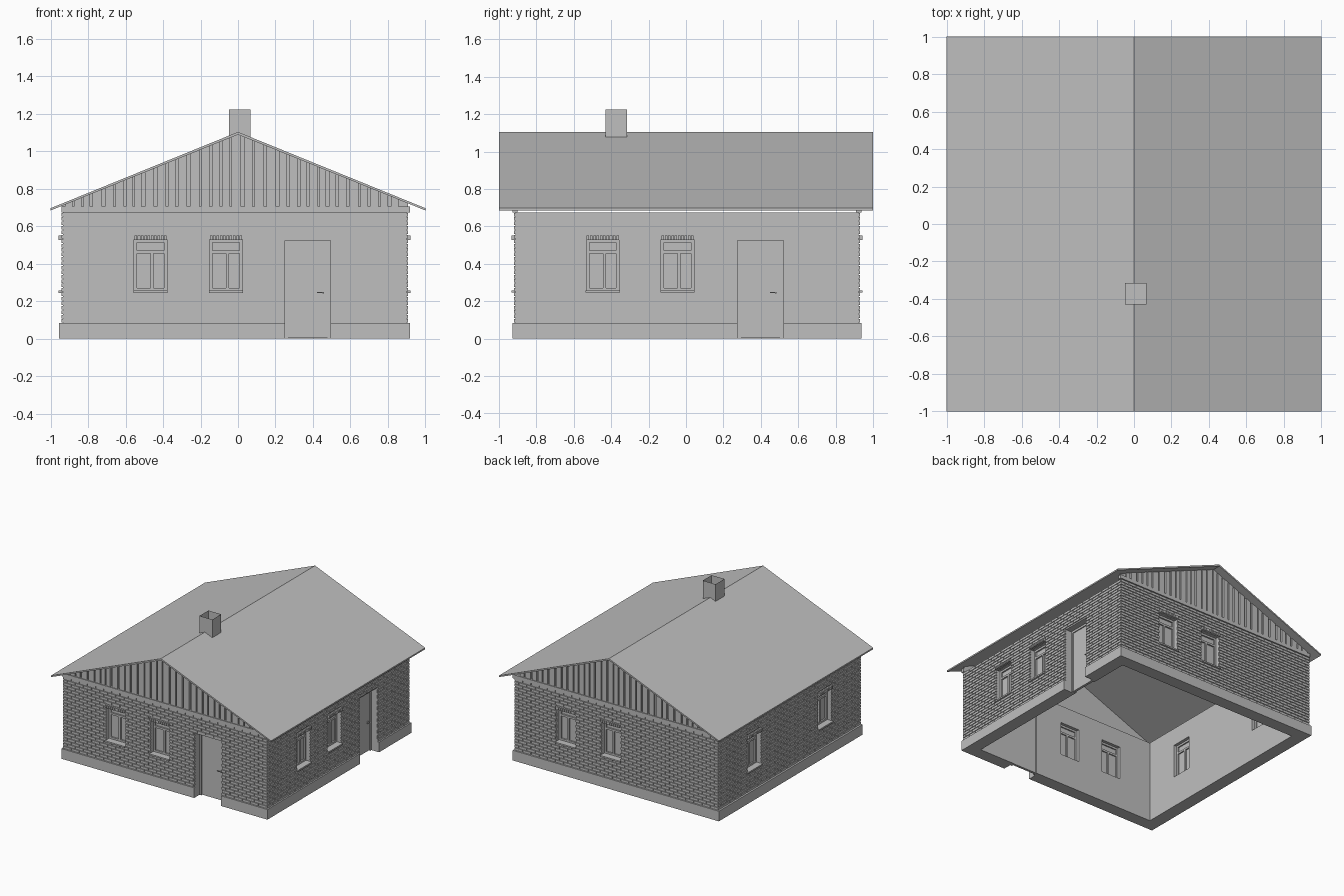
import bpy
import bmesh
import random

cube = bpy.data.objects.get("Cube")
if cube:
    bpy.data.objects.remove(cube, do_unlink=True)
random.seed(4)

GREY = (0.52, 0.52, 0.52, 1)
mat = bpy.data.materials.new("plain grey")
mat.use_nodes = True
mat.diffuse_color = GREY
mat.node_tree.nodes["Principled BSDF"].inputs["Base Color"].default_value = GREY

# Outer wall planes and inner room
X0, X1, Y0, Y1 = -0.943, 0.908, -0.92, 0.93
THICK = 0.095
BASE_TOP, WALL_TOP = 0.083, 0.675
RIDGE, EAVE = 1.09, 0.685


def box(bm, a, b):
    """Add a box between two opposite corners."""
    lo = [min(p, q) for p, q in zip(a, b)]
    hi = [max(p, q) for p, q in zip(a, b)]
    v = [bm.verts.new((x, y, z)) for z in (lo[2], hi[2])
         for x, y in ((lo[0], lo[1]), (hi[0], lo[1]), (hi[0], hi[1]), (lo[0], hi[1]))]
    bm.faces.new(v[3::-1])
    top = bm.faces.new(v[4:])
    for i in range(4):
        j = (i + 1) % 4
        bm.faces.new((v[i], v[j], v[j + 4], v[i + 4]))
    return top


def prism(bm, profile, y0, y1):
    """Extrude an x-z profile along y."""
    face = bm.faces.new([bm.verts.new((x, y0, z)) for x, z in profile])
    new = bmesh.ops.extrude_face_region(bm, geom=[face])["geom"]
    verts = [g for g in new if isinstance(g, bmesh.types.BMVert)]
    bmesh.ops.translate(bm, verts=verts, vec=(0, y1 - y0, 0))


def finish(bm, name):
    bmesh.ops.recalc_face_normals(bm, faces=bm.faces)
    mesh = bpy.data.meshes.new(name)
    bm.to_mesh(mesh)
    bm.free()
    mesh.materials.append(mat)
    obj = bpy.data.objects.new(name, mesh)
    bpy.context.scene.collection.objects.link(obj)
    return obj


def carve(obj, cutters):
    """Subtract each cutter in turn and keep the resulting mesh."""
    for c in cutters:
        mod = obj.modifiers.new("cut", "BOOLEAN")
        mod.operation, mod.solver, mod.object = "DIFFERENCE", "EXACT", c
    bpy.context.view_layer.update()
    result = obj.evaluated_get(bpy.context.evaluated_depsgraph_get())
    mesh = bpy.data.meshes.new_from_object(result)
    obj.modifiers.clear()
    obj.data = mesh


# Each wall maps (along, depth inward, height) to a point
WALLS = {
    "front": dict(at=lambda u, d, z: (u, Y0 + d, z), span=(X0, X1),
                  windows=(-0.467, -0.064), door=0.373),
    "back": dict(at=lambda u, d, z: (u, Y1 - d, z), span=(X0, X1),
                 windows=(0.44, 0.03), door=None),
    "right": dict(at=lambda u, d, z: (X1 - d, u, z), span=(Y0, Y1),
                  windows=(-0.445, -0.045), door=0.398),
    "left": dict(at=lambda u, d, z: (X0 + d, u, z), span=(Y0, Y1),
                 windows=(0.46, -0.455), door=None),
}
WIN_W, WIN_Z0, WIN_Z1 = 0.088, 0.255, 0.53
DOOR_W, DOOR_TOP = 0.122, 0.524

# Cutters for the room and the openings
bm = bmesh.new()
box(bm, (X0 + THICK, Y0 + THICK, -1), (X1 - THICK, Y1 - THICK, 2))
room = finish(bm, "room_cutter")
bm = bmesh.new()
for w in WALLS.values():
    for c in w["windows"]:
        box(bm, w["at"](c - WIN_W, -0.1, WIN_Z0), w["at"](c + WIN_W, 0.14, WIN_Z1))
    if w["door"]:
        c = w["door"]
        box(bm, w["at"](c - DOOR_W, -0.1, -0.1), w["at"](c + DOOR_W, 0.14, DOOR_TOP))
holes = finish(bm, "opening_cutter")

# Foundation plinth and wall core
bm = bmesh.new()
box(bm, (X0 - 0.012, Y0 - 0.008, 0), (X1 + 0.009, Y1 + 0.008, BASE_TOP))
plinth = finish(bm, "plinth")
bm = bmesh.new()
box(bm, (X0 + 0.008, Y0 + 0.008, BASE_TOP), (X1 - 0.008, Y1 - 0.008, WALL_TOP))
core = finish(bm, "wall_core")
for part in (plinth, core):
    carve(part, (room, holes))
for c in (room, holes):
    bpy.data.objects.remove(c, do_unlink=True)

# Brick facing in running bond, cut around the openings
ROWS, LENGTH, GAP = 25, 0.074, 0.005
step = (WALL_TOP - BASE_TOP) / ROWS
for name, w in WALLS.items():
    gaps = [(c - WIN_W, c + WIN_W, WIN_Z0 - 0.01, WIN_Z1 + 0.02) for c in w["windows"]]
    if w["door"]:
        gaps.append((w["door"] - DOOR_W, w["door"] + DOOR_W, 0, DOOR_TOP))
    bm = bmesh.new()
    for row in range(ROWS):
        z = BASE_TOP + row * step
        cuts = sorted((a, b) for a, b, lo, hi in gaps if lo < z + step / 2 < hi)
        edges = [w["span"][0]] + [e for cut in cuts for e in cut] + [w["span"][1]]
        for start, end in zip(edges[::2], edges[1::2]):
            u = w["span"][0] - (row % 2) * LENGTH / 2
            while u < end:
                a, b = max(u, start), min(u + LENGTH - GAP, end)
                if b - a > 0.006:
                    box(bm, w["at"](a, 0, z + GAP / 2), w["at"](b, 0.012, z + step - GAP / 2))
                u += LENGTH
    finish(bm, name + "_bricks")


def window(w, c, name):
    at, bar = w["at"], 0.016
    l, r = c - WIN_W, c + WIN_W
    transom = WIN_Z0 + 0.2
    bm = bmesh.new()
    box(bm, at(l, 0.052, WIN_Z0), at(r, 0.06, WIN_Z1))
    bars = [(l, l + bar, WIN_Z0, WIN_Z1), (r - bar, r, WIN_Z0, WIN_Z1),
            (l, r, WIN_Z0, WIN_Z0 + bar), (l, r, WIN_Z1 - bar, WIN_Z1),
            (l, r, transom, transom + bar), (c, c + bar, WIN_Z0, transom)]
    for a, b, lo, hi in bars:
        box(bm, at(a, 0.04, lo), at(b, 0.07, hi))
    finish(bm, name + "_frame")
    # Sloping-free sill and a head of upright bricks
    bm = bmesh.new()
    box(bm, at(l - 0.003, -0.014, WIN_Z0 - 0.01), at(r + 0.003, 0.04, WIN_Z0 + 0.002))
    finish(bm, name + "_sill")
    bm = bmesh.new()
    pitch = (r - l) / 10
    for i in range(10):
        u = l + i * pitch
        box(bm, at(u + 0.002, -0.014, WIN_Z1 - 0.003), at(u + pitch - 0.002, 0.02, WIN_Z1 + 0.02))
    finish(bm, name + "_head_bricks")


def door(w, c, name):
    at, bar = w["at"], 0.017
    l, r = c - DOOR_W, c + DOOR_W
    bm = bmesh.new()
    for a, b, lo in ((l, l + bar, 0), (r - bar, r, 0), (l, r, DOOR_TOP - bar)):
        box(bm, at(a, 0.06, lo), at(b, 0.095, DOOR_TOP))
    finish(bm, name + "_frame")
    bm = bmesh.new()
    box(bm, at(l + bar, 0.068, 0.004), at(r - bar, 0.088, DOOR_TOP - bar))
    finish(bm, name + "_leaf")
    bm = bmesh.new()
    box(bm, at(r - 0.044, 0.05, 0.242), at(r - 0.036, 0.07, 0.25))
    box(bm, at(r - 0.072, 0.046, 0.243), at(r - 0.036, 0.052, 0.249))
    finish(bm, name + "_handle")


for name, w in WALLS.items():
    for i, c in enumerate(w["windows"]):
        window(w, c, f"{name}_window_{i + 1}")
    if w["door"]:
        door(w, w["door"], name + "_door")

# Pitched roof
bm = bmesh.new()
prism(bm, [(-1, EAVE), (-1, EAVE + 0.012), (0, RIDGE + 0.014), (1, EAVE + 0.012),
           (1, EAVE), (0, RIDGE)], -1, 1)
finish(bm, "roof")


def under_roof(x):
    return RIDGE - abs(x) * (RIDGE - EAVE)


# Gable panels with vertical boards of uneven width, and a ledge below
LEDGE = 0.705
for name, y, out in (("front", Y0, -1), ("back", Y1, 1)):
    bm = bmesh.new()
    prism(bm, [(X0, LEDGE), (X1, LEDGE), (X1, under_roof(X1)), (0, RIDGE),
               (X0, under_roof(X0))], y - out * 0.02, y - out * 0.012)
    finish(bm, name + "_gable_panel")
    bm = bmesh.new()
    x = X0 + 0.02
    while x < X1 - 0.05:
        end = x + random.uniform(0.034, 0.052)
        tops = [(end, under_roof(end)), (x, under_roof(x))]
        if x < 0 < end:
            tops.insert(1, (0, RIDGE))
        prism(bm, [(x, LEDGE), (end, LEDGE)] + tops, y - out * 0.014, y + out * 0.002)
        x = end + random.uniform(0.008, 0.018)
    finish(bm, name + "_gable_boards")
    bm = bmesh.new()
    box(bm, (X0, y - out * 0.02, WALL_TOP), (X1 + 0.01, y + out * 0.008, LEDGE))
    finish(bm, name + "_gable_ledge")

# Hollow chimney
bm = bmesh.new()
top = box(bm, (-0.048, -0.43, 1.07), (0.068, -0.315, 1.225))
bmesh.ops.inset_region(bm, faces=[top], thickness=0.022)
flue = bmesh.ops.extrude_discrete_faces(bm, faces=[top])["faces"][0]
bmesh.ops.translate(bm, verts=flue.verts, vec=(0, 0, -0.09))
finish(bm, "chimney")
